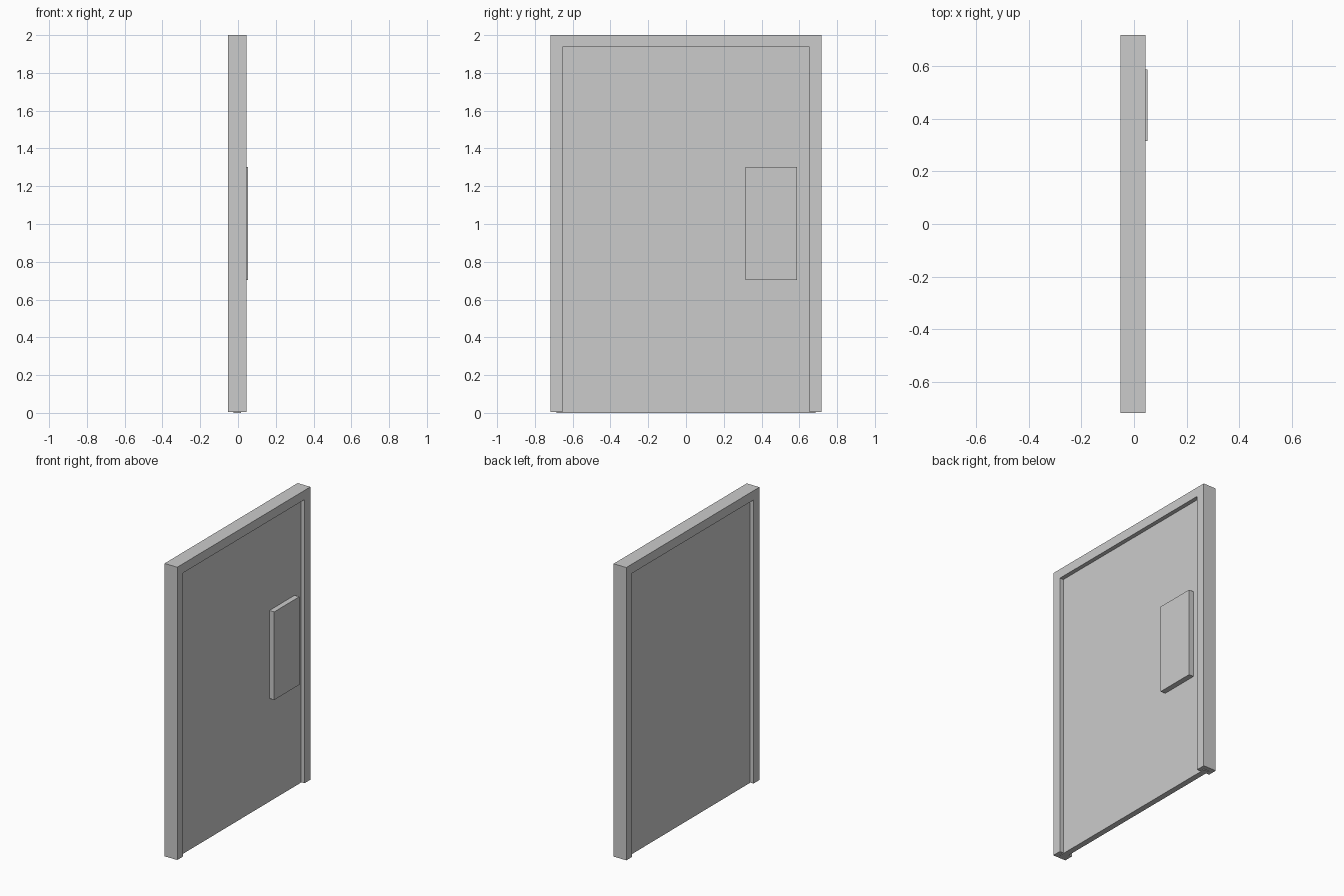
import bpy

if "Cube" in bpy.data.objects:
    bpy.data.objects.remove(bpy.data.objects["Cube"])


def box(name, lo, hi):
    """Axis-aligned box between two corners."""
    centre = [(a + b) / 2 for a, b in zip(lo, hi)]
    bpy.ops.mesh.primitive_cube_add(size=1, location=centre)
    obj = bpy.context.object
    obj.name = name
    obj.scale = [b - a for a, b in zip(lo, hi)]
    bpy.ops.object.transform_apply(location=False, rotation=False, scale=True)
    return obj


HALF_W, INNER_W, INNER_TOP = 0.717, 0.654, 1.937
BACK, FRONT = -0.052, 0.044
FOOT = 0.004

# Door frame: one arch-shaped profile extruded through its depth
profile = [(-HALF_W, FOOT), (-INNER_W, FOOT), (-INNER_W, INNER_TOP),
           (INNER_W, INNER_TOP), (INNER_W, FOOT), (HALF_W, FOOT),
           (HALF_W, 2.0), (-HALF_W, 2.0)]
n = len(profile)
verts = [(x, y, z) for x in (BACK, FRONT) for y, z in profile]
# Each end is split into left jamb, header and right jamb
top_l, top_r = 6, 7
caps = [(n + 0, n + 1, n + 2, n + top_r), (n + 2, n + 3, n + top_l, n + top_r),
        (n + 3, n + 4, n + 5, n + top_l)]
faces = caps + [tuple(i - n for i in reversed(f)) for f in caps]
faces += [(i, (i + 1) % n, (i + 1) % n + n, i + n) for i in range(n)]
mesh = bpy.data.meshes.new("door_frame")
mesh.from_pydata(verts, [], faces)
frame = bpy.data.objects.new("door_frame", mesh)
bpy.context.collection.objects.link(frame)

# Door leaf, seated into the frame and reaching the floor
box("door_leaf", (-0.023, -0.686, 0.0), (0.016, 0.686, 1.968))

# Raised plate on the front of the leaf
box("raised_plate", (0.010, 0.316, 0.703), (0.052, 0.587, 1.303))
